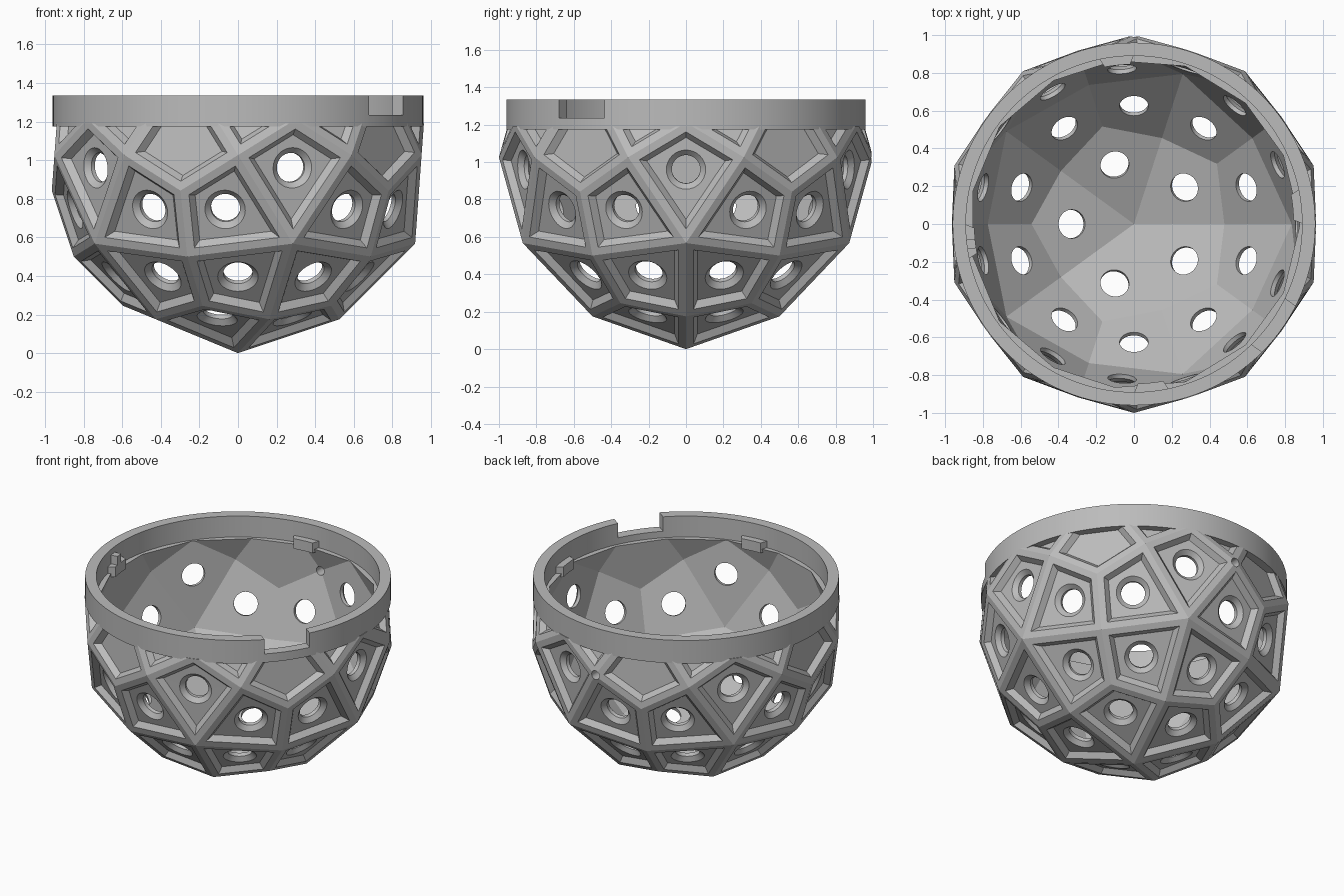
import bpy, bmesh, math
from mathutils import Vector, Matrix

cube = bpy.data.objects.get("Cube")
if cube:
    bpy.data.objects.remove(cube, do_unlink=True)

R5, R4, R3 = 1.026, 1.0, 0.982      # radii of five-, four- and three-way corners
CENTRE = Vector((0, 0, R5))
INNER = 0.91                        # inside skin scale
RIM_LOW, RIM_TOP, RIM_OUT, RIM_IN = 1.175, 1.335, 0.96, 0.89
SIDES = 32

grey = bpy.data.materials.new("plain grey")
grey.use_nodes = True
grey.diffuse_color = (0.5, 0.5, 0.5, 1)
grey.node_tree.nodes["Principled BSDF"].inputs["Base Color"].default_value = (0.5, 0.5, 0.5, 1)


def make(name, bm):
    bmesh.ops.remove_doubles(bm, verts=bm.verts, dist=0.0005)
    bmesh.ops.recalc_face_normals(bm, faces=bm.faces)
    mesh = bpy.data.meshes.new(name)
    bm.to_mesh(mesh)
    bm.free()
    mesh.materials.append(grey)
    ob = bpy.data.objects.new(name, mesh)
    bpy.context.collection.objects.link(ob)
    return ob


def box(name, size, matrix):
    bm = bmesh.new()
    bmesh.ops.create_cube(bm, size=1, matrix=matrix @ Matrix.Diagonal((*size, 1)))
    return make(name, bm)


def cut(ob, cutter):
    mod = ob.modifiers.new("cut", "BOOLEAN")
    mod.operation, mod.solver, mod.object = "DIFFERENCE", "EXACT", cutter
    bpy.context.view_layer.update()
    graph = bpy.context.evaluated_depsgraph_get()
    mesh = bpy.data.meshes.new_from_object(ob.evaluated_get(graph))
    ob.modifiers.clear()
    ob.data = mesh
    bpy.data.objects.remove(cutter, do_unlink=True)


def smooth(ob, degrees):
    bpy.ops.object.select_all(action="DESELECT")
    ob.select_set(True)
    bpy.context.view_layer.objects.active = ob
    bpy.ops.object.shade_smooth_by_angle(angle=math.radians(degrees))


# Faceted bowl: every kite gets a raised frame, a sunk panel and a bored hole
def face(bm, points):
    bm.faces.new([bm.verts.new(p) for p in points])


def band(bm, a, b):
    for i in range(len(a)):
        j = (i + 1) % len(a)
        face(bm, (a[i], a[j], b[j], b[i]))


def pierced(bm, corners, circle, mid, u, v):
    """Panel between four corners and a round opening."""
    n = len(circle)
    starts = [round(math.atan2((c - mid).dot(v), (c - mid).dot(u)) / math.tau * n) % n
              for c in corners]
    for k in range(4):
        a, b = starts[k], starts[(k + 1) % 4]
        arc = [circle[(a + i) % n] for i in range((b - a) % n + 1)]
        face(bm, [corners[k], corners[(k + 1) % 4]] + arc[::-1])


def kite_panel(bm, kite):
    mid = sum(kite, Vector()) / 4
    normal = (kite[1] - kite[3]).cross(kite[2] - kite[0]).normalized()
    if normal.dot(mid) < 0:
        normal.negate()
    u = (kite[0] - mid).normalized()
    v = normal.cross(u)
    edge = (kite[1] - kite[0]).normalized()
    inradius = (mid - kite[0]).cross(edge).length
    thick = normal.dot(mid) * (1 - INNER)

    def inset(width, depth):
        s = 1 - width / inradius
        return [mid + (p - mid) * s - normal * depth for p in kite]

    def circle(radius, depth):
        return [mid - normal * depth + radius * (u * math.cos(t) + v * math.sin(t))
                for t in (math.tau * i / SIDES for i in range(SIDES))]

    frame, floor = inset(0.042, 0), inset(0.07, 0.035)
    inside = [p * INNER for p in kite]
    band(bm, kite, frame)
    band(bm, frame, floor)
    if mid.z > 0:                    # panels above the middle are blind
        face(bm, floor)
        face(bm, inside)
        return
    rings = [circle(0.105, 0.035), circle(0.076, 0.062), circle(0.076, thick)]
    pierced(bm, floor, rings[0], mid, u, v)
    band(bm, rings[0], rings[1])
    band(bm, rings[1], rings[2])
    pierced(bm, inside, rings[2], mid, u, v)


ico = bmesh.new()
bmesh.ops.create_icosphere(ico, subdivisions=1, radius=1, matrix=Matrix.Rotation(math.pi, 4, "Z"))
bm = bmesh.new()


def edge_corner(e):
    return (e.verts[0].co + e.verts[1].co).normalized() * R4


for f in ico.faces:
    for loop in f.loops:
        kite_panel(bm, [loop.vert.co.normalized() * R5, edge_corner(loop.edge),
                        f.calc_center_median().normalized() * R3,
                        edge_corner(loop.link_loop_prev.edge)])
ico.free()
bmesh.ops.translate(bm, verts=bm.verts, vec=CENTRE)
bowl = make("faceted_bowl", bm)

# Open the top and drill the small pin hole at the back
cut(bowl, box("top_cutter", (3, 3, 2), Matrix.Translation((0, 0, RIM_LOW + 1.015))))
bm = bmesh.new()
bmesh.ops.create_cone(bm, cap_ends=True, segments=24, radius1=0.03, radius2=0.03, depth=0.4,
                      matrix=Matrix.Translation((0, 0.97, R5)) @ Matrix.Rotation(math.pi / 2, 4, "X"))
cut(bowl, make("pin_cutter", bm))
smooth(bowl, 20)

# Round rim with one notch
bm = bmesh.new()
profile = [bm.verts.new((r, 0, z)) for r, z in
           ((RIM_IN, RIM_LOW), (RIM_OUT, RIM_LOW), (RIM_OUT, RIM_TOP), (RIM_IN, RIM_TOP))]
edges = [bm.edges.new((profile[i], profile[(i + 1) % 4])) for i in range(4)]
bmesh.ops.spin(bm, geom=profile + edges, axis=(0, 0, 1), cent=(0, 0, 0),
               angle=math.tau, steps=128)
rim = make("rim", bm)
turn = Matrix.Rotation(math.radians(-36), 4, "Z")
cut(rim, box("notch_cutter", (0.4, 0.3, 0.2), turn @ Matrix.Translation((0.93, 0, RIM_TOP))))
smooth(rim, 30)

# Four locking tabs inside the rim
for k in range(4):
    mid = math.radians(6 + 90 * k)
    outline = []
    for radius, half, way in ((RIM_IN + 0.02, 0.11, 1), (RIM_IN - 0.045, 0.08, -1)):
        for i in range(9):
            t = mid + way * half * (i / 4 - 1)
            outline.append(Vector((radius * math.cos(t), radius * math.sin(t), 1.165)))
    bm = bmesh.new()
    base = bm.faces.new([bm.verts.new(p) for p in outline])
    top = bmesh.ops.extrude_face_region(bm, geom=[base])["geom"]
    bmesh.ops.translate(bm, verts=[g for g in top if isinstance(g, bmesh.types.BMVert)],
                        vec=(0, 0, 0.07))
    smooth(make(f"tab_{k + 1}", bm), 30)

# Stop post on one tab
box("tab_stop", (0.06, 0.05, 0.07),
    Matrix.Rotation(math.radians(187), 4, "Z") @ Matrix.Translation((0.875, 0, 1.26)))
